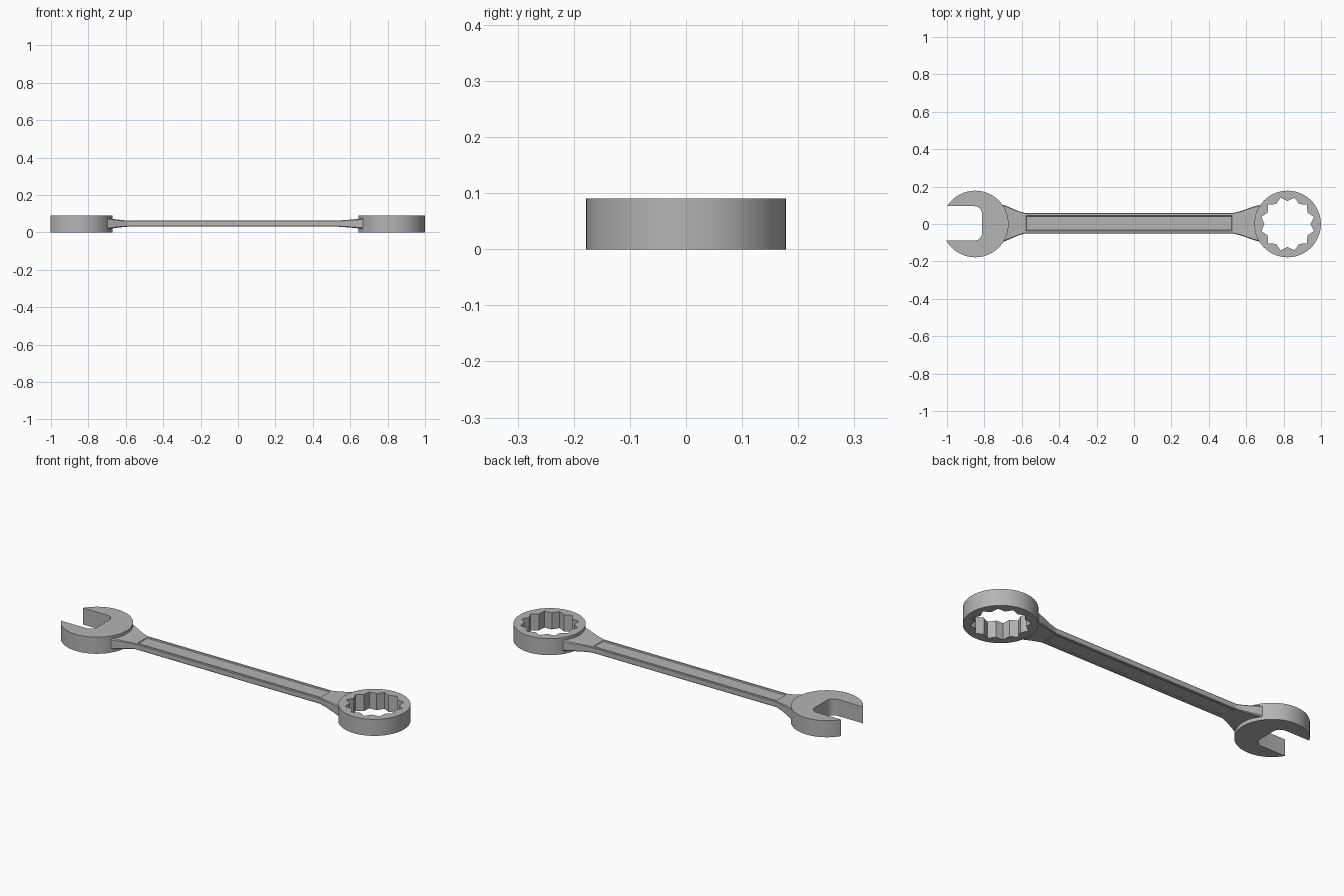
import bpy, bmesh
from math import sin, cos, pi, asin, radians

if "Cube" in bpy.data.objects:
    bpy.data.objects.remove(bpy.data.objects["Cube"])

HEIGHT, RADIUS = 0.09, 0.178

# Dark steel grey shared by all parts
steel = bpy.data.materials.new("steel")
steel.diffuse_color = (0.46, 0.46, 0.46, 1)
steel.use_nodes = True
steel.node_tree.nodes["Principled BSDF"].inputs["Base Color"].default_value = steel.diffuse_color


def finish(name, bm, angle=28):
    bmesh.ops.recalc_face_normals(bm, faces=bm.faces)
    mesh = bpy.data.meshes.new(name)
    bm.to_mesh(mesh)
    bm.free()
    mesh.materials.append(steel)
    ob = bpy.data.objects.new(name, mesh)
    bpy.context.collection.objects.link(ob)
    bpy.ops.object.select_all(action='DESELECT')
    ob.select_set(True)
    bpy.context.view_layer.objects.active = ob
    bpy.ops.object.shade_smooth_by_angle(angle=radians(angle))
    return ob


def arc(cx, cy, r, a0, a1, n):
    return [(cx + r * cos(a0 + (a1 - a0) * i / n),
             cy + r * sin(a0 + (a1 - a0) * i / n)) for i in range(n + 1)]


def loft(bm, loops, closed=False):
    """Join rings of points with quads; cap the ends unless closed."""
    rings = [[bm.verts.new(p) for p in loop] for loop in loops]
    n = len(rings[0])
    pairs = list(zip(rings, rings[1:]))
    if closed:
        pairs.append((rings[-1], rings[0]))
    for a, b in pairs:
        for i in range(n):
            j = (i + 1) % n
            bm.faces.new((a[i], a[j], b[j], b[i]))
    if not closed:
        bm.faces.new(rings[0])
        bm.faces.new(rings[-1])


# Open jaw: round disc with a rounded-bottom slot
cx, top, bottom, end, fillet = -0.849, 0.095, -0.089, -0.813, 0.04
outline = arc(cx, 0, RADIUS, -pi + asin(-bottom / RADIUS), pi - asin(top / RADIUS), 80)
outline += arc(end - fillet, top - fillet, fillet, pi / 2, 0, 8)
outline += arc(end - fillet, bottom + fillet, fillet, 0, -pi / 2, 8)
bm = bmesh.new()
loft(bm, [[(x, y, z) for x, y in outline] for z in (0, HEIGHT)])
finish("open_jaw", bm)

# Box ring: round outside, twelve-point opening inside
cx, sub = 0.821, 4
radii = (0.123, 0.146)  # notch, tip
corners = [(radii[k % 2] * cos(k * pi / 12), radii[k % 2] * sin(k * pi / 12))
           for k in range(24)]
star = []
for k in range(24):
    (x0, y0), (x1, y1) = corners[k], corners[(k + 1) % 24]
    star += [(cx + x0 + (x1 - x0) * t / sub, y0 + (y1 - y0) * t / sub) for t in range(sub)]
circle = arc(cx, 0, RADIUS, 0, 2 * pi, 24 * sub)[:-1]
bm = bmesh.new()
loft(bm, [[(x, y, z) for x, y in pts]
          for pts, z in ((circle, 0), (circle, HEIGHT), (star, HEIGHT), (star, 0))], closed=True)
finish("box_ring", bm)


# Handle: lofted bar, grooved on both faces, flaring into each head
def section(x, w, h, groove):
    cy, cz, g = 0.004, 0.047, 0.76 * w
    e = 0.8 * h
    quarter = [(w, e), (0.95 * w, h), (g, h), (g - 0.004, h - groove)]
    upper = quarter + [(-y, z) for y, z in reversed(quarter)]
    pts = upper + [(-y, -z) for y, z in upper]
    return [(x, cy + y, cz + z) for y, z in pts]


stations = [  # x, half width, half thickness, groove depth
    (-0.73, 0.104, 0.034, 0), (-0.69, 0.096, 0.029, 0), (-0.66, 0.083, 0.024, 0),
    (-0.62, 0.066, 0.019, 0), (-0.585, 0.055, 0.016, 0), (-0.578, 0.054, 0.016, 0),
    (-0.574, 0.054, 0.016, 0.004), (0.521, 0.054, 0.016, 0.004),
    (0.525, 0.054, 0.016, 0), (0.53, 0.055, 0.016, 0), (0.57, 0.065, 0.019, 0),
    (0.61, 0.079, 0.022, 0), (0.64, 0.09, 0.025, 0), (0.67, 0.097, 0.029, 0)]
bm = bmesh.new()
loft(bm, [section(*s) for s in stations])
finish("handle", bm)
